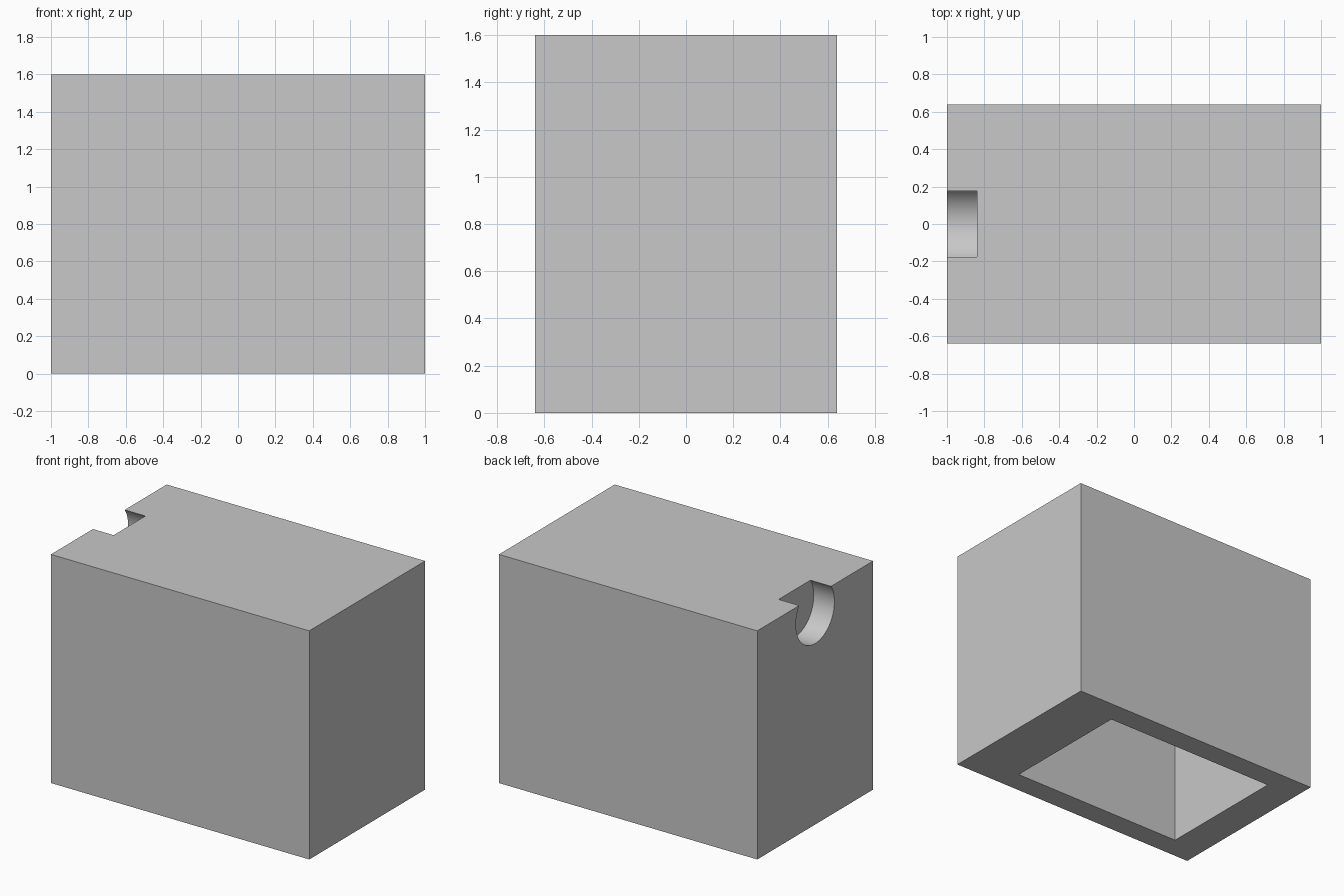
import bpy
import math

cube = bpy.data.objects.get("Cube")
if cube:
    bpy.data.objects.remove(cube, do_unlink=True)

LENGTH, WIDTH, HEIGHT = 2.0, 1.28, 1.6

grey = bpy.data.materials.new("light_grey")
grey.use_nodes = True
colour = (0.58, 0.58, 0.58, 1)
grey.diffuse_color = colour
grey.node_tree.nodes["Principled BSDF"].inputs["Base Color"].default_value = colour


def box(name, low, high):
    """Box spanning two opposite corners."""
    centre = [(a + b) / 2 for a, b in zip(low, high)]
    bpy.ops.mesh.primitive_cube_add(size=1, location=centre)
    obj = bpy.context.object
    obj.name = name
    obj.scale = [b - a for a, b in zip(low, high)]
    bpy.ops.object.transform_apply(location=True, rotation=True, scale=True)
    obj.data.materials.append(grey)
    return obj


def cut(target, cutter):
    """Subtract the cutter from the target, then discard it."""
    cutter.hide_render = True
    mod = target.modifiers.new("cut", "BOOLEAN")
    mod.operation = "DIFFERENCE"
    mod.solver = "EXACT"
    mod.object = cutter
    bpy.context.view_layer.objects.active = target
    bpy.ops.object.modifier_apply(modifier=mod.name)
    bpy.data.objects.remove(cutter, do_unlink=True)


# Solid outer block
block = box("block_body", (-LENGTH / 2, -WIDTH / 2, 0), (LENGTH / 2, WIDTH / 2, HEIGHT))

# Rectangular pocket open at the underside, offset along x
cut(block, box("pocket_cutter", (-0.76, -0.48, -0.2), (0.6, 0.48, HEIGHT - 0.24)))

# Round notch in the end wall, its circle breaking through the top
NOTCH_DEPTH, OVERSHOOT = 0.16, 0.1
bpy.ops.mesh.primitive_cylinder_add(
    vertices=96, radius=0.213, depth=NOTCH_DEPTH + OVERSHOOT,
    location=(-LENGTH / 2 + (NOTCH_DEPTH - OVERSHOOT) / 2, 0, HEIGHT - 0.12),
    rotation=(0, math.pi / 2, 0))
notch = bpy.context.object
notch.name = "notch_cutter"
notch.data.materials.append(grey)
cut(block, notch)

# Smooth the curved notch, keep the box edges sharp
bpy.ops.object.select_all(action="DESELECT")
block.select_set(True)
bpy.context.view_layer.objects.active = block
bpy.ops.object.shade_smooth_by_angle(angle=math.radians(30))
